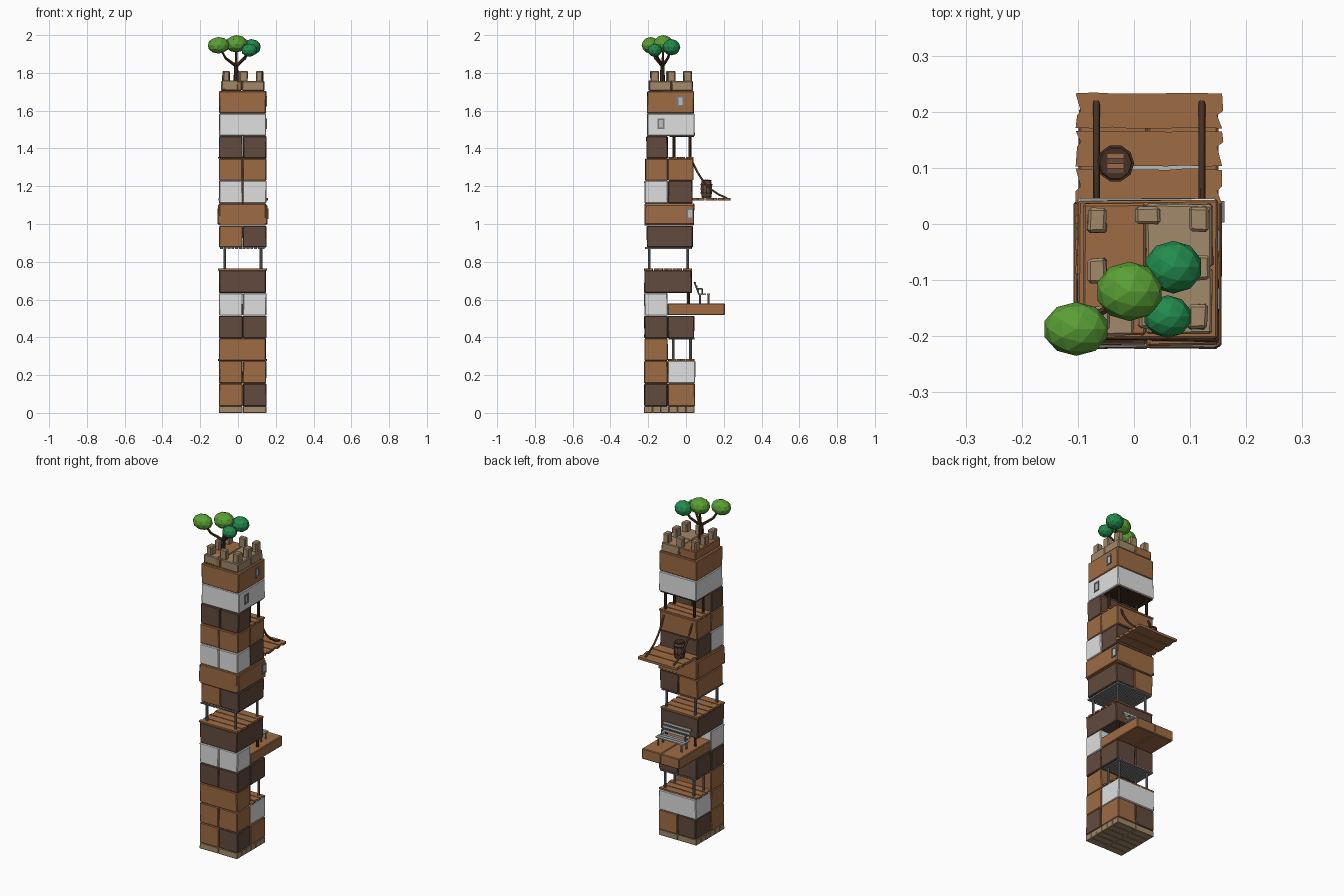
import bpy, bmesh, math, random
from mathutils import Vector, Matrix

if "Cube" in bpy.data.objects:
    bpy.data.objects.remove(bpy.data.objects["Cube"])

random.seed(4)
COL = {
    "brown": (0.34, 0.150, 0.058), "dark_brown": (0.120, 0.068, 0.047),
    "white": (0.74, 0.74, 0.74), "tan": (0.36, 0.25, 0.145),
    "leaf_green": (0.10, 0.35, 0.035), "deep_green": (0.016, 0.26, 0.075),
    "dark_wood": (0.060, 0.030, 0.016), "metal_grey": (0.20, 0.20, 0.21),
    "pale_grey": (0.50, 0.51, 0.52),
}
MAT = {}
for n, c in COL.items():
    MAT[n] = bpy.data.materials.new(n)
    MAT[n].diffuse_color = (*c, 1)


def finish(name, bm, mat):
    bmesh.ops.recalc_face_normals(bm, faces=bm.faces)
    me = bpy.data.meshes.new(name)
    bm.to_mesh(me)
    bm.free()
    me.materials.append(MAT[mat])
    ob = bpy.data.objects.new(name, me)
    bpy.context.collection.objects.link(ob)
    return ob


def block(name, x, y, z, mat, bevel=0.004, jit=0.002):
    """Bevelled, slightly uneven box from (min, max) ranges."""
    bm = bmesh.new()
    bmesh.ops.create_cube(bm, size=1)
    for v in bm.verts:
        v.co = Vector([r[0] if c < 0 else r[1] for c, r in zip(v.co, (x, y, z))])
        v.co.x += random.uniform(-jit, jit)
        v.co.y += random.uniform(-jit, jit)
    if bevel:
        bmesh.ops.bevel(bm, geom=bm.edges[:], offset=bevel, segments=1, affect='EDGES')
    return finish(name, bm, mat)


def rod(name, a, b, r, mat, r2=None, sides=8):
    a, b = Vector(a), Vector(b)
    d = b - a
    bm = bmesh.new()
    bmesh.ops.create_cone(bm, cap_ends=True, segments=sides, radius1=r,
                          radius2=r if r2 is None else r2, depth=d.length)
    q = d.to_track_quat('Z', 'Y').to_matrix().to_4x4()
    bmesh.ops.transform(bm, matrix=Matrix.Translation((a + b) / 2) @ q, verts=bm.verts)
    return finish(name, bm, mat)


def plank(name, x, y, z, mat, wob=0.003, n=8):
    """Rough board along x with wavy long edges and split ends."""
    r = lambda k: random.uniform(-k, k)
    xs = [x[0] + (x[1] - x[0]) * i / n for i in range(n + 1)]
    ym = y[0] + (y[1] - y[0]) * random.uniform(.35, .65)
    pts = [(a, y[0] + abs(r(wob))) for a in xs]
    pts += [(x[1] - .009, ym - .004), (x[1] + r(.003), ym + .004)]
    pts += [(a, y[1] - abs(r(wob))) for a in reversed(xs)]
    pts += [(x[0] + .009, ym + .004), (x[0] + r(.003), ym - .004)]
    bm = bmesh.new()
    f = bm.faces.new([bm.verts.new((p[0], p[1], z[0])) for p in pts])
    ex = bmesh.ops.extrude_face_region(bm, geom=[f])
    bmesh.ops.translate(bm, vec=(0, 0, z[1] - z[0]),
                        verts=[g for g in ex['geom'] if isinstance(g, bmesh.types.BMVert)])
    return finish(name, bm, mat)


def planks(name, x, y, z, mat, n):
    s = (y[1] - y[0]) / n
    for i in range(n):
        plank(f"{name}_{i}", x, (y[0] + i * s, y[0] + (i + 1) * s - .003), z, mat)


# Tower blocks; row = bottom, top, y range, then pieces (x half, y half, colour)
L, R, A = (-.10, .024), (.026, .15), (-.10, .148)
X = {"l": L, "r": R, "a": A}
B, D, W, T = "brown", "dark_brown", "white", "tan"
rows = [
    (.035, .155, -.22, .047, [("l", "f", B), ("r", "f", D), ("l", "b", D), ("r", "b", B)]),
    (.156, .275, -.22, .050, [("l", "f", B), ("r", "f", B), ("a", "b", W)]),
    (.276, .394, -.22, .045, [("a", "f", B)]),
    (.395, .514, -.22, .043, [("l", "f", D), ("r", "f", D), ("l", "b", D), ("r", "b", D)]),
    (.515, .634, -.22, .045, [("l", "f", W), ("r", "f", W)]),
    (.635, .755, -.22, .030, [("a", "a", D)]),
    (.876, .990, -.207, .036, [("l", "a", B), ("r", "a", D)]),
    (.991, 1.108, -.22, .043, [("a", "a", B)]),
    (1.109, 1.229, -.22, .034, [("l", "f", W), ("r", "f", W), ("a", "b", D)]),
    (1.23, 1.346, -.216, .040, [("l", "f", B), ("r", "f", B), ("a", "b", B)]),
    (1.347, 1.465, -.21, .040, [("l", "f", D), ("r", "f", D)]),
    (1.466, 1.585, -.206, .045, [("a", "a", W)]),
    (1.586, 1.704, -.206, .042, [("a", "a", B)]),
]
for i, (z0, z1, y0, y1, parts) in enumerate(rows):
    Y = {"f": (y0, -.097), "b": (-.095, y1), "a": (y0, y1)}
    for xk, yk, c in parts:
        block(f"tower_block_{i}_{xk}{yk}", X[xk], Y[yk], (z0, z1), c)
# Slightly wider lip around the brown storey
block("wide_storey", (-.108, .156), (-.218, .042), (.998, 1.102), B)

# Foundation stones
for i in range(6):
    for j, x in enumerate((L, R)):
        y = -.222 + i * .0445
        block(f"foundation_{i}_{j}", x, (y, y + .0435), (0, .0345), T, .002, .001)

# Open storeys: plank floor, corner posts, slatted ceiling
def open_storey(name, y, z, mat, r, ceil):
    planks(name + "_floor", (-.104, .15), y, (z[0], z[0] + .009), B, 3 if y[1] - y[0] < .2 else 5)
    for i, px in enumerate((-.07, .122)):
        for j, py in enumerate((y[0] + .028, y[1] - .024)):
            rod(f"{name}_post_{i}{j}", (px, py, z[0]), (px, py, z[1]), r, mat)
    n = 12
    for k in range(n):
        x = -.095 + k * .24 / n
        block(f"{name}_ceiling_{k}", (x, x + .015), (y[0] + .004, y[1] - .002),
              (z[1] - .006, z[1] + .003), ceil, 0, 0)

open_storey("lower_room", (-.096, .048), (.275, .395), "metal_grey", .007, "metal_grey")
open_storey("middle_room", (-.222, .034), (.755, .874), "metal_grey", .007, "metal_grey")
open_storey("upper_room", (-.092, .044), (1.346, 1.466), "dark_wood", .008, "dark_wood")

# Balcony slabs with supports behind the bench
for n, x in (("left", L), ("right", R)):
    block(f"balcony_{n}", x, (-.097, .205), (.518, .580), B)
for x in (-.07, .122):
    rod("balcony_post", (x, .012, .578), (x, .012, .637), .008, "dark_wood")

# Bench facing outward
for i in range(3):
    y = .068 + i * .021
    block(f"bench_seat_{i}", (-.07, .115), (y, y + .016), (.624, .631), "pale_grey", 0, 0)
    yb, zb = .066 - i * .008, .642 + i * .019
    block(f"bench_back_{i}", (-.07, .115), (yb - .003, yb + .003), (zb, zb + .014), "pale_grey", 0, 0)
for x in (-.055, .10):
    for y in (.075, .12):
        rod("bench_leg", (x, y, .578), (x, y, .626), .005, "metal_grey", sides=6)
    rod("bench_back_bar", (x, .07, .624), (x, .044, .692), .004, "metal_grey", sides=6)
    rod("bench_arm", (x, .06, .657), (x, .088, .657), .004, "metal_grey", sides=6)
    rod("bench_arm_post", (x, .086, .657), (x, .086, .626), .004, "metal_grey", sides=6)

# Drawbridge with sagging ropes
planks("drawbridge", (-.104, .157), (.034, .238), (1.124, 1.138), B, 3)
for x in (-.067, .121):
    cu = bpy.data.curves.new("bridge_rope", 'CURVE')
    cu.dimensions = '3D'
    cu.bevel_depth, cu.bevel_resolution = .006, 1
    sp = cu.splines.new('POLY')
    pts = [(.036, 1.325), (.060, 1.275), (.092, 1.225), (.130, 1.185), (.172, 1.157), (.218, 1.136)]
    sp.points.add(len(pts) - 1)
    for p, (y, z) in zip(sp.points, pts):
        p.co = (x, y, z, 1)
    cu.materials.append(MAT["dark_wood"])
    bpy.context.collection.objects.link(bpy.data.objects.new("bridge_rope", cu))

# Barrel: bulging body, hoops and a lid of boards
def lathe(name, c, prof, mat, sides=10):
    bm = bmesh.new()
    rings = [[bm.verts.new((c[0] + r * math.cos(2 * math.pi * i / sides),
                            c[1] + r * math.sin(2 * math.pi * i / sides), c[2] + z))
              for i in range(sides)] for r, z in prof]
    for a, b in zip(rings, rings[1:]):
        for i in range(sides):
            k = (i + 1) % sides
            bm.faces.new((a[i], a[k], b[k], b[i]))
    bm.faces.new(rings[0])
    bm.faces.new(rings[-1])
    return finish(name, bm, mat)

bc = (-.033, .108, 1.138)
lathe("barrel", bc, [(.024, 0), (.030, .022), (.032, .048), (.030, .074), (.024, .094)], D)
for z, r in ((.002, .027), (.024, .0325), (.066, .0335), (.088, .0285)):
    lathe("barrel_hoop", bc, [(r, z), (r, z + .008)], "dark_wood")
for i in range(4):
    y = bc[1] - .017 + i * .009
    block("barrel_lid_board", (bc[0] - .014, bc[0] + .014), (y, y + .007), (1.230, 1.2355),
          B if i % 2 else D, 0, 0)

# Windows on the right wall
for y, z, x in ((-.03, 1.65, .148), (-.133, 1.53, .148), (.022, 1.055, .156)):
    block("window_pane", (x - .002, x + .002), (y - .013, y + .013), (z - .022, z + .022), "pale_grey", 0, 0)
    for s in (-1, 1):
        block("window_jamb", (x - .002, x + .005), (y + s * .015 - .004, y + s * .015 + .004),
              (z - .026, z + .026), "metal_grey", 0, 0)
        block("window_sill", (x - .002, x + .005), (y - .019, y + .019),
              (z + s * .024 - .004, z + s * .024 + .004), "metal_grey", 0, 0)

# Roof course and battlements
block("roof_left", (-.09, .020), (-.197, .036), (1.705, 1.757), B)
block("roof_front_right", (.022, .14), (-.197, -.078), (1.705, 1.757), T)
block("roof_back_right", (.022, .14), (-.076, .036), (1.705, 1.757), T)
block("roof_front_trim", (-.086, .0), (-.199, -.15), (1.712, 1.760), T)
for x, y in ((-.066, .006), (.024, .016), (.115, .009), (-.066, -.083), (.117, -.078),
             (-.060, -.168), (.030, -.172), (.114, -.165)):
    w, d = (.022, .015) if abs(x - .027) < .01 else (.017, .022)
    block("battlement", (x - w, x + w), (y - d, y + d), (1.752, 1.811), T, .005)

# Tree: trunk, branches, faceted crowns
base, fork = (-.01, -.125, 1.755), (-.01, -.125, 1.845)
rod("tree_trunk", base, fork, .014, "dark_wood", .010)
crowns = [((-.103, -.187, 1.946), (.059, .048, .044), "leaf_green"),
          ((-.008, -.120, 1.954), (.060, .053, .046), "leaf_green"),
          ((.070, -.077, 1.936), (.052, .047, .043), "deep_green"),
          ((.060, -.165, 1.920), (.043, .038, .035), "deep_green")]
for c, s, m in crowns:
    mid = (fork[0] + (c[0] - fork[0]) * .6, fork[1] + (c[1] - fork[1]) * .6, 1.878)
    rod("tree_branch", (fork[0], fork[1], 1.836), mid, .009, "dark_wood", .007, 6)
    rod("tree_twig", mid, c, .007, "dark_wood", .005, 6)
    bm = bmesh.new()
    bmesh.ops.create_icosphere(bm, subdivisions=2, radius=1)
    bmesh.ops.transform(bm, matrix=Matrix.Translation(c) @ Matrix.Diagonal((*s, 1)), verts=bm.verts)
    finish("tree_crown", bm, m)

for m in bpy.data.materials:
    if m.users and not m.is_grease_pencil:
        m.use_nodes = True
        m.node_tree.nodes["Principled BSDF"].inputs["Base Color"].default_value = m.diffuse_color
